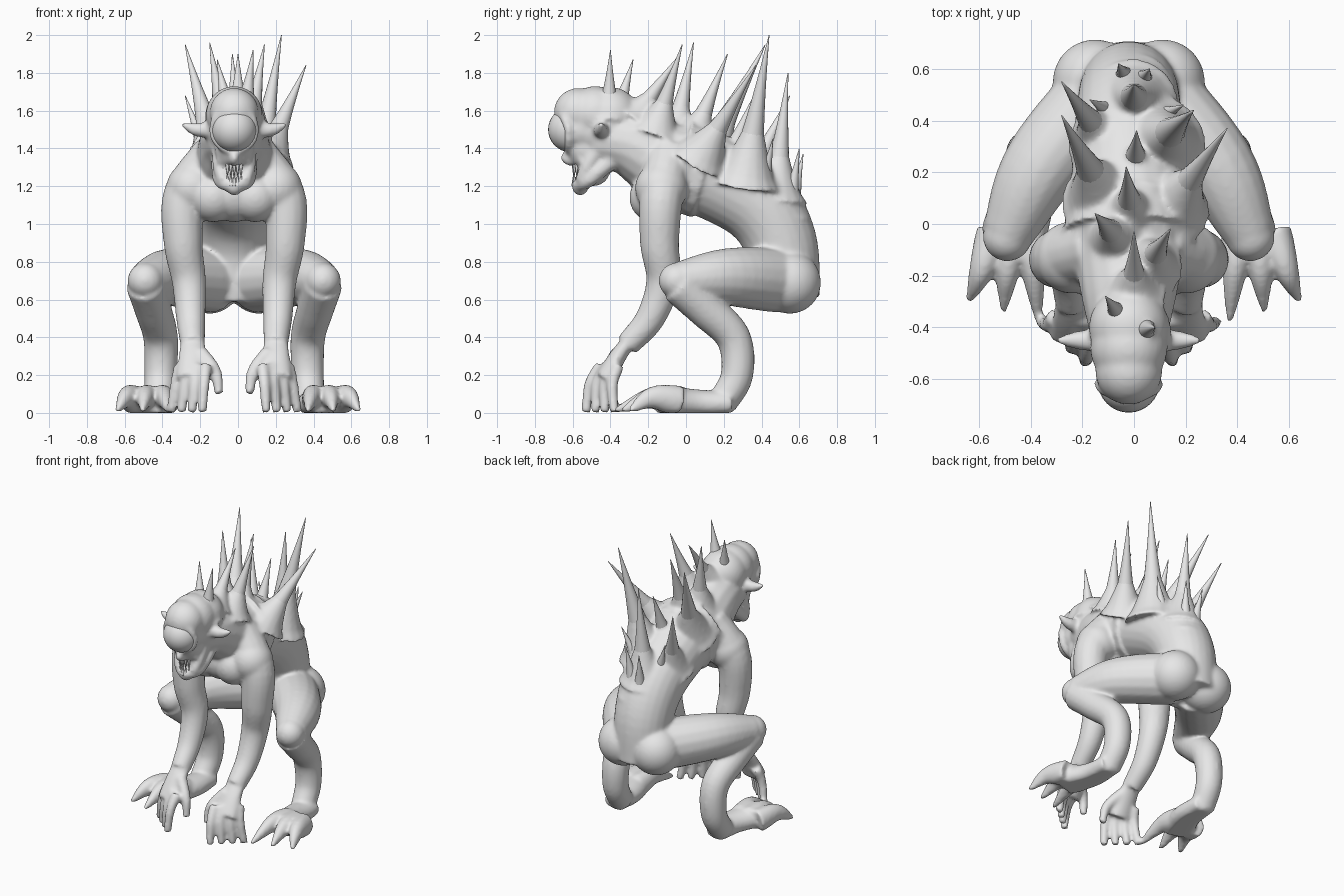
import bpy, bmesh, math
from mathutils import Vector, Matrix

cube = bpy.data.objects.get("Cube")
if cube:
    bpy.data.objects.remove(cube, do_unlink=True)

MID = -.02   # the body leans slightly off the centre line

skin = bpy.data.materials.new("grey skin")
skin.use_nodes = True
grey = (.8, .8, .8, 1)
skin.diffuse_color = grey
skin.node_tree.nodes["Principled BSDF"].inputs["Base Color"].default_value = grey


def catmull(before, start, end, after, t):
    """Point on a smooth curve between start and end."""
    turn_in, turn_out = (end - before) / 2, (after - start) / 2
    ease = t * t * (3 - 2 * t)
    return (start.lerp(end, ease) + turn_in * t * (1 - t) ** 2
            - turn_out * t * t * (1 - t))


def tube(bm, points, thick, thin, side=1, mid=MID, power=1, flat=1, sides=16, steps=6):
    """Tapered limb along a smooth path; nothing sinks below the ground."""
    keys = [Vector((mid + side * x, y, z)) for x, y, z in points]
    keys = [keys[0] * 2 - keys[1]] + keys + [keys[-1] * 2 - keys[-2]]
    path = [catmull(*keys[i:i + 4], s / steps)
            for i in range(len(keys) - 3) for s in range(steps)] + [keys[-2]]
    last = len(path) - 1
    rings = []
    for i, centre in enumerate(path):
        along = (path[min(i + 1, last)] - path[max(i - 1, 0)]).normalized()
        ref = Vector((0, 0, 1)) if abs(along.x) > .9 else Vector((1, 0, 0))
        across = (ref - along * ref.dot(along)).normalized()
        up = along.cross(across) * flat
        radius = thick + (thin - thick) * (i / last) ** power
        ring = []
        for k in range(sides):
            angle = math.tau * k / sides
            co = centre + (across * math.cos(angle) + up * math.sin(angle)) * radius
            co.z = max(co.z, 0)
            ring.append(bm.verts.new(co))
        rings.append(ring)
    for ring, following in zip(rings, rings[1:]):
        for k in range(sides):
            bm.faces.new((ring[k - 1], ring[k], following[k], following[k - 1]))
    bm.faces.new(rings[0])
    bm.faces.new(rings[-1])


def ball(bm, x, y, z, radius, side=1):
    place = Matrix.Translation((MID + side * x, y, z))
    bmesh.ops.create_uvsphere(bm, u_segments=32, v_segments=16, radius=radius, matrix=place)


def finish(bm, name):
    bmesh.ops.recalc_face_normals(bm, faces=bm.faces)
    mesh = bpy.data.meshes.new(name)
    bm.to_mesh(mesh)
    bm.free()
    mesh.shade_smooth()
    mesh.materials.append(skin)
    ob = bpy.data.objects.new(name, mesh)
    bpy.context.collection.objects.link(ob)
    return ob


body = bmesh.new()

# neck, hunched torso and chest
tube(body, [(0, -.5, 1.45), (0, -.3, 1.43), (0, -.1, 1.33), (0, .1, 1.27)], .12, .25, power=.7)
tube(body, [(0, -.03, 1.31), (0, .1, 1.27), (0, .37, 1.11), (0, .5, .9), (0, .53, .6)],
     .26, .18, power=.7, sides=24)
ball(body, 0, -.14, 1.16, .15)

# skull, forehead, cheeks, muzzle, mouth lining and chin
ball(body, 0, -.4, 1.57, .155)
ball(body, 0, -.48, 1.58, .15)
ball(body, 0, -.57, 1.59, .13)
ball(body, 0, -.46, 1.49, .14)
ball(body, 0, -.55, 1.5, .125)
ball(body, 0, -.53, 1.4, .105)
ball(body, 0, -.49, 1.29, .09)
ball(body, 0, -.56, 1.195, .045)

# nose
tube(body, [(0, -.6, 1.4), (0, -.64, 1.35), (0, -.6, 1.33)], .02, .03)

# eyelid ring, with an overhanging brow
lid = [(math.cos(a), math.sin(a)) for a in (math.tau * k / 12 for k in range(13))]
tube(body, [(c * .11, -.62 - max(0, s) * .04, 1.5 + s * .11) for c, s in lid], .025, .025)

for side in (-1, 1):
    # jaw, cheek, upper lip and ear
    tube(body, [(.08, -.4, 1.33), (.07, -.52, 1.23), (0, -.58, 1.2)], .045, .035, side)
    tube(body, [(.08, -.45, 1.42), (.08, -.52, 1.31), (.06, -.56, 1.23)], .04, .03, side)
    tube(body, [(.08, -.54, 1.34), (0, -.6, 1.34)], .03, .025, side)
    tube(body, [(.1, -.45, 1.5), (.2, -.45, 1.5), (.28, -.45, 1.53)], .045, .01, side, power=2)

    # chest, shoulder and buttock masses
    ball(body, .11, -.17, 1.14, .13, side)
    ball(body, .22, -.13, 1.19, .14, side)
    ball(body, .13, .55, .69, .165, side)

    # arm and palm
    tube(body, [(.1, -.09, 1.36), (.26, -.13, 1.15), (.27, -.14, .9), (.24, -.12, .7),
                (.23, -.19, .5), (.22, -.31, .36)], .13, .065, side)
    tube(body, [(.22, -.28, .41), (.22, -.36, .3), (.22, -.43, .18)], .06, .09, side, flat=.6)

    # four fingers and a thumb
    for k in range(4):
        root, tip = .15 + k * .045, .17 + k * .055
        tube(body, [(root, k * .03 - .45, .25), ((root + tip) / 2, k * .04 - .51, .15),
                    (tip, k * .05 - .53, 0)], .035, .025, side)
    tube(body, [(.18, -.36, .32), (.1, -.42, .22), (.08, -.44, .1)], .04, .025, side)

    # thigh and knee, then shin folding back to the heel
    tube(body, [(.1, .5, .7), (.34, .22, .72), (.47, -.04, .7)], .17, .1, side, power=2)
    ball(body, .47, -.05, .7, .095, side)
    tube(body, [(.47, -.04, .68), (.43, .1, .55), (.39, .25, .4), (.39, .27, .2), (.4, .19, .05)],
         .105, .08, side)

    # foot with three pointed toes
    tube(body, [(.4, .24, .05), (.41, .05, .05), (.48, -.13, .06)], .08, .11, side, 0, flat=.8)
    for k in range(3):
        root, tip = .41 + k * .065, .37 + k * .135
        tube(body, [(root, -.03, .06), ((root + tip) / 2, -.18, .08), (tip, k * .04 - .38, .01)],
             .07, .012, side, 0, power=1.5, flat=1.2)


def spikes(name, rows):
    """Flared thorns rooted on the curve of the back, as root y and tip point."""
    bm = bmesh.new()
    for root, x, y, z in rows:
        sink = abs(x) * .2
        base = Vector((x * .4, root, 1.45 - root * .5 - root * root * .4 - sink))
        tip = Vector((x, y, z))
        width = .05 + (tip - base).length / 8
        tube(bm, [base, tip], width, .002, mid=0, power=.45, steps=12)
        # swollen skin at the root
        tube(body, [base, base.lerp(tip, .4)], width * 1.3, width * .3, mid=0, power=.7)
    finish(bm, name)


spikes("head_spikes", [(-.41, .08, -.4, 1.92), (-.37, -.11, -.28, 1.87)])
spikes("neck_spikes", [(-.27, 0, -.03, 1.9), (-.06, -.15, .04, 1.96), (-.16, .14, -.02, 1.95)])
spikes("centre_spikes", [(.03, -.03, .22, 1.9), (.22, .01, .36, 1.68), (.47, 0, .54, 1.8)])
spikes("side_spikes", [(.07, .36, .37, 1.84), (.1, -.28, .42, 1.95),
                       (.31, .23, .44, 2), (.32, -.28, .55, 1.68)])
spikes("lower_back_spikes", [(.55, -.06, .62, 1.37), (.54, .06, .6, 1.4),
                             (.42, -.17, .48, 1.42), (.4, .19, .46, 1.45)])

# fuse every mass into one continuous skin
body = finish(body, "body")
remesh = body.modifiers.new("fuse", "REMESH")
remesh.mode = "VOXEL"
remesh.voxel_size = .011
remesh.use_smooth_shade = True
soften = body.modifiers.new("soften", "SMOOTH")
soften.iterations = 12

# single large eye
eye = bmesh.new()
ball(eye, 0, -.61, 1.5, .12)
finish(eye, "eye")

# upper and lower teeth
teeth = bmesh.new()
for k in range(-3, 4):
    x, y = k * .018, k * k * .004 - .595
    for gum in (1.33, 1.2):
        tube(teeth, [(x, y, gum), (x, y, 1.26)], .012, .003, sides=8)
finish(teeth, "teeth")
